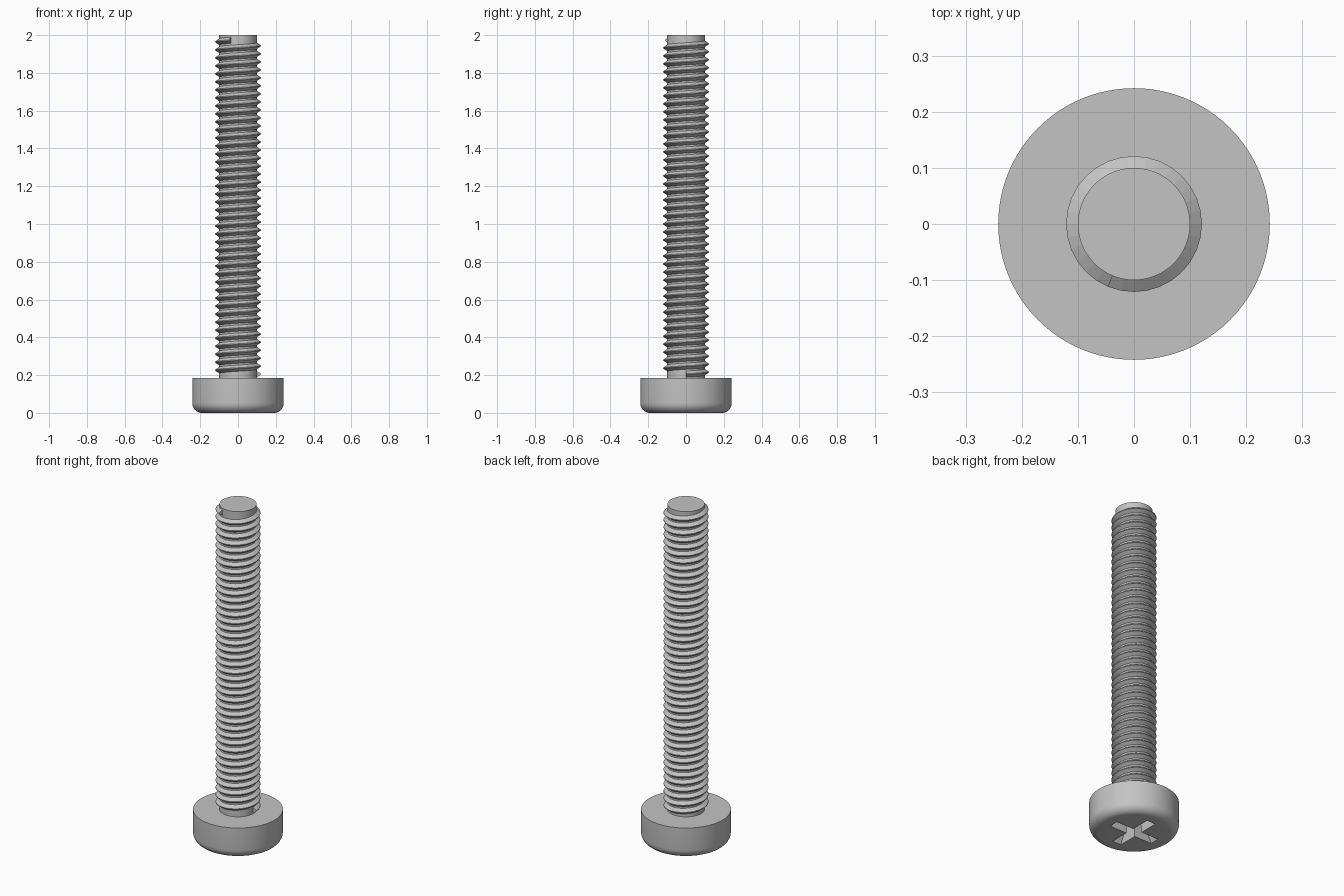
import bpy, bmesh, math
from mathutils import Vector

if "Cube" in bpy.data.objects:
    bpy.data.objects.remove(bpy.data.objects["Cube"], do_unlink=True)

HEAD_R, HEAD_H, FILLET = 0.242, 0.185, 0.052
CORE_R, CREST_R, TOP = 0.1, 0.121, 2.0
PITCH, TURNS, STEPS = 0.0424, 41.7, 32

steel = bpy.data.materials.new("steel_grey")
steel.use_nodes = True
GREY = (0.55, 0.55, 0.55, 1)
steel.diffuse_color = GREY
bsdf = next(n for n in steel.node_tree.nodes if n.type == 'BSDF_PRINCIPLED')
bsdf.inputs["Base Color"].default_value = GREY


def finish(name, bm, smooth=True):
    """Turn a bmesh into a named steel object."""
    bmesh.ops.recalc_face_normals(bm, faces=bm.faces)
    mesh = bpy.data.meshes.new(name)
    bm.to_mesh(mesh)
    bm.free()
    mesh.materials.append(steel)
    obj = bpy.data.objects.new(name, mesh)
    bpy.context.collection.objects.link(obj)
    if smooth:
        shade(obj)
    return obj


def shade(obj):
    bpy.ops.object.select_all(action='DESELECT')
    obj.select_set(True)
    bpy.context.view_layer.objects.active = obj
    bpy.ops.object.shade_smooth_by_angle(angle=math.radians(30))


def loft(rings):
    """Skin closed rings of points and cap both ends."""
    bm = bmesh.new()
    loops = [[bm.verts.new(p) for p in ring] for ring in rings]
    for a, b in zip(loops, loops[1:]):
        for i in range(len(a)):
            j = (i + 1) % len(a)
            bm.faces.new((a[i], a[j], b[j], b[i]))
    bm.faces.new(loops[0])
    bm.faces.new(loops[-1])
    return bm


def circle(r, z, n=96):
    return [(r * math.cos(i * math.tau / n), r * math.sin(i * math.tau / n), z)
            for i in range(n)]


def cross(length, half_width, z):
    """Outline of a four-armed cross."""
    pts = []
    for k in range(4):
        c, s = math.cos(k * math.pi / 2), math.sin(k * math.pi / 2)
        for x, y in ((length, -half_width), (length, half_width),
                     (half_width, half_width)):
            pts.append((c * x - s * y, s * x + c * y, z))
    return pts


# Head with a rounded lower rim
rim = [k * math.pi / 16 for k in range(9)]
rings = [circle(HEAD_R - FILLET + FILLET * math.sin(a),
                FILLET - FILLET * math.cos(a)) for a in rim]
head = finish("head", loft(rings + [circle(HEAD_R, HEAD_H)]), smooth=False)

# Tapered cross recess cut into the head
cutter = finish("recess_cutter", loft([cross(0.15, 0.029, -0.01),
                                       cross(0.08, 0.025, 0.12)]), smooth=False)
cut = head.modifiers.new("cross_recess", 'BOOLEAN')
cut.object = cutter
cut.solver = 'EXACT'
bpy.context.view_layer.objects.active = head
bpy.ops.object.modifier_apply(modifier=cut.name)
bpy.data.objects.remove(cutter, do_unlink=True)
shade(head)

# Plain shank under the thread
finish("shank", loft([circle(CORE_R, HEAD_H - 0.01, 64), circle(CORE_R, TOP, 64)]))

# Right-handed thread ridge swept up the shank
profile = [(CORE_R - 0.004, -0.0195), (CREST_R, -0.002),
           (CREST_R, 0.002), (CORE_R - 0.004, 0.0195)]
start = HEAD_H + 0.02
sections = []
for i in range(round(TURNS * STEPS) + 1):
    a = i * math.tau / STEPS
    z = start + PITCH * i / STEPS
    sections.append([Vector((r * math.cos(a), r * math.sin(a),
                             min(z + dz, TOP - 0.001))) for r, dz in profile])
finish("thread", loft(sections), smooth=False)
